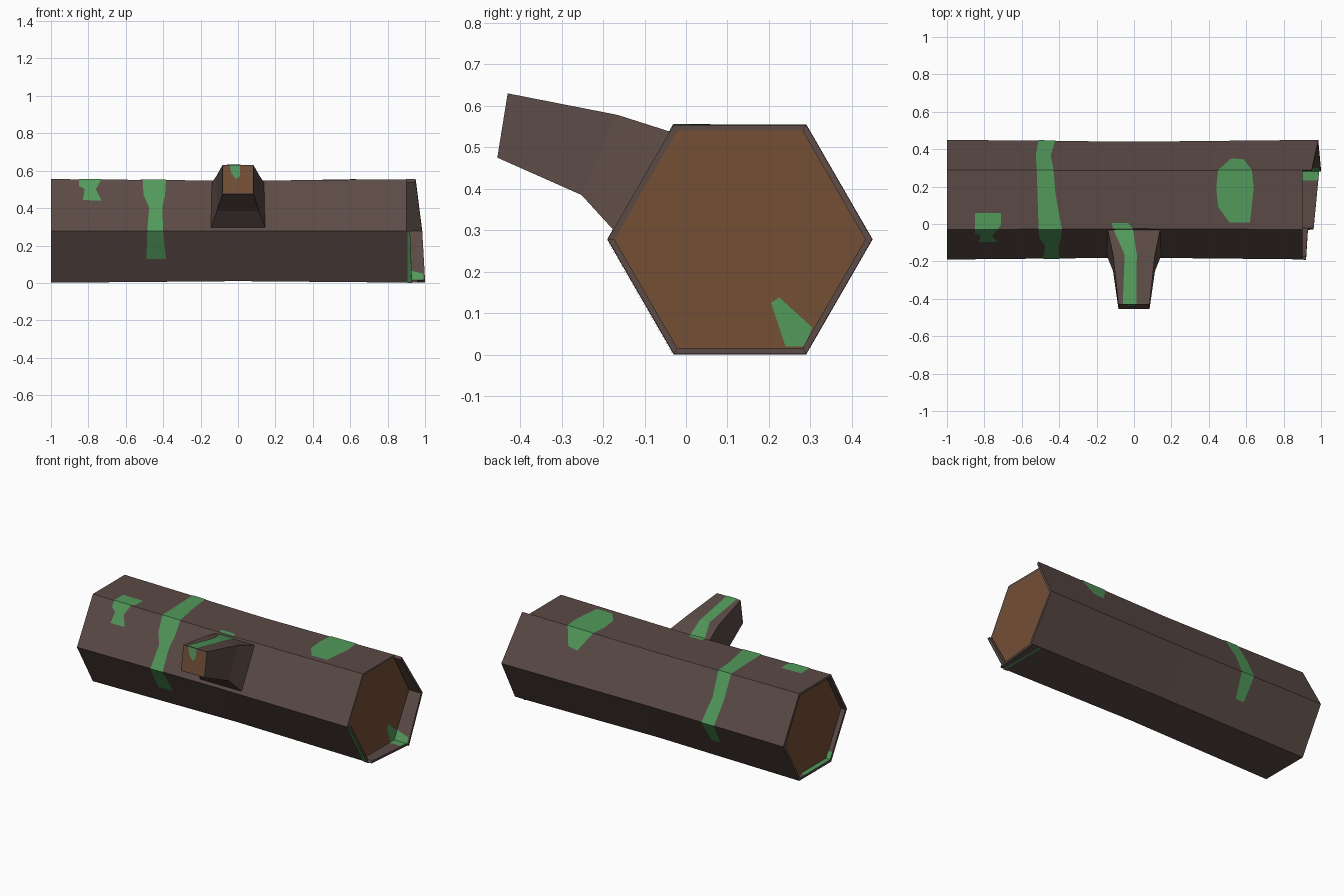
import bpy, bmesh, math
from mathutils import Vector

if "Cube" in bpy.data.objects:
    bpy.data.objects.remove(bpy.data.objects["Cube"])

CY, CZ = 0.13, 0.278      # axis of the log
INNER = 0.3025            # radius inside the bark rim
LIFT = 0.003              # height of the moss above the bark


def material(name, rgb):
    m = bpy.data.materials.new(name)
    m.use_nodes = True
    m.diffuse_color = (*rgb, 1)
    m.node_tree.nodes["Principled BSDF"].inputs["Base Color"].default_value = (*rgb, 1)
    return m


BARK = material("bark_brown", (0.105, 0.069, 0.060))
WOOD = material("cut_wood", (0.172, 0.077, 0.036))
MOSS = material("moss_green", (0.084, 0.32, 0.105))


def finish(name, bm, mats):
    me = bpy.data.meshes.new(name)
    bm.to_mesh(me)
    bm.free()
    for m in mats:
        me.materials.append(m)
    ob = bpy.data.objects.new(name, me)
    bpy.context.collection.objects.link(ob)
    return ob


def radius(x):
    return 0.31 + 0.01 * abs(x)


def corner(k, x, r):
    # corner 0 is the back edge, counting over the top to the front
    a = math.radians(60 * k)
    return Vector((x, CY + r * math.cos(a), CZ + r * math.sin(a)))


def loft(bm, rings):
    rings = [[bm.verts.new(p) for p in ring] for ring in rings]
    for a, b in zip(rings, rings[1:]):
        n = len(a)
        for i in range(n):
            bm.faces.new((a[i], a[(i + 1) % n], b[(i + 1) % n], b[i]))
    caps = [bm.faces.new(rings[0]), bm.faces.new(rings[-1])]
    bmesh.ops.recalc_face_normals(bm, faces=bm.faces[:])
    return caps


# Six-sided trunk, with sunken wood at one end and a bark rim at both
bm = bmesh.new()
profile = [(-0.97, INNER), (-1, INNER), (-1, radius(1)), (0, radius(0)),
           (0.9, radius(0.9)), (0.9, INNER)]
for cap in loft(bm, [[corner(k, x, r) for k in range(6)] for x, r in profile]):
    cap.material_index = 1
finish("trunk", bm, [BARK, WOOD])

# Splintered bark panels past the cut: wall number, length at each corner
for k, xa, xb in [(0, 0.985, 0.95), (5, 1.0, 0.985), (4, 0.96, 0.99), (3, 0.92, 0.93)]:
    bm = bmesh.new()
    rings = []
    for j, x in ((k, xa), (k + 1, xb)):
        rings.append([corner(j, 0.9, radius(0.9)), corner(j, x, radius(0.9)),
                      corner(j, x, INNER), corner(j, 0.9, INNER)])
    loft(bm, rings)
    finish(f"splintered_bark_{k}", bm, [BARK])

# Branch stub: top (y, z, half width), bottom (y, z, half width)
bm = bmesh.new()
sections = [((-0.03, 0.535, 0.14), (-0.17, 0.295, 0.145)),
            ((-0.165, 0.578, 0.112), (-0.252, 0.385, 0.112)),
            ((-0.43, 0.63, 0.083), (-0.455, 0.475, 0.083))]
rings = []
for (ty, tz, tw), (by, bz, bw) in sections:
    rings.append([(-tw, ty, tz), (tw, ty, tz), (bw, by, bz), (-bw, by, bz)])
caps = loft(bm, rings)
bmesh.ops.inset_region(bm, faces=[caps[1]], thickness=0.008)
caps[1].material_index = 1
finish("branch_stub", bm, [BARK, WOOD])


def moss(name, polygons, facing):
    # facing(centre) gives the direction the moss should face
    bm = bmesh.new()
    for pts in polygons:
        f = bm.faces.new([bm.verts.new(p) for p in pts])
        f.normal_update()
        if f.normal.dot(facing(f.calc_center_median())) < 0:
            f.normal_flip()
    finish(name, bm, [MOSS])


def outward(c):
    return Vector((0, c.y - CY, c.z - CZ))


def inward(c):
    return -outward(c)


def on_wall(k, pts, r=None):
    # pts are (x, fraction from corner k to corner k + 1)
    out = []
    for x, t in pts:
        rr = r or radius(x) + LIFT
        out.append(corner(k, x, rr).lerp(corner(k + 1, x, rr), t))
    return out


# Long moss band over the top, front and back
moss("moss_band", [
    on_wall(5, [(-0.50, 0.5), (-0.44, 0.5), (-0.42, 1), (-0.51, 1)]),
    on_wall(0, [(-0.51, 0), (-0.42, 0), (-0.445, 0.5), (-0.43, 1), (-0.52, 1), (-0.525, 0.5)]),
    on_wall(1, [(-0.52, 0), (-0.43, 0), (-0.42, 0.4), (-0.385, 1), (-0.51, 1), (-0.515, 0.5)]),
    on_wall(2, [(-0.51, 0), (-0.385, 0), (-0.39, 0.3), (-0.405, 0.55), (-0.40, 1),
                (-0.485, 1), (-0.475, 0.55), (-0.505, 0.3)]),
    on_wall(3, [(-0.485, 0), (-0.40, 0), (-0.385, 0.55), (-0.49, 0.55)]),
], outward)

# Round patch on the top and back
moss("moss_round_patch", [
    on_wall(1, [(0.45, 0), (0.63, 0), (0.64, 0.3), (0.62, 0.88), (0.51, 0.88),
                (0.45, 0.62), (0.44, 0.3)]),
    on_wall(0, [(0.45, 1), (0.63, 1), (0.585, 0.64), (0.52, 0.61)]),
], outward)

# Ragged patch on the front edge
moss("moss_ragged_patch", [
    on_wall(1, [(-0.85, 0.72), (-0.71, 0.72), (-0.71, 0.92), (-0.73, 1), (-0.85, 1)]),
    on_wall(2, [(-0.85, 0), (-0.73, 0), (-0.76, 0.2), (-0.73, 0.41), (-0.83, 0.41),
                (-0.82, 0.2), (-0.85, 0.13)]),
], outward)

# Thin moss lines around the splintered end
moss("moss_rim_lines", [
    on_wall(3, [(0.905, 0), (0.92, 0), (0.93, 1), (0.905, 1)]),
    on_wall(4, [(0.925, 0), (0.94, 0), (0.94, 1), (0.925, 1)]),
], outward)

# Moss inside both rims
moss("moss_inside_rims", [
    on_wall(4, [(0.9, 0.84), (0.98, 0.84), (0.99, 1), (0.9, 1)], INNER - LIFT),
    on_wall(5, [(0.9, 0), (0.993, 0), (0.99, 0.12), (0.9, 0.2)], INNER - LIFT),
    on_wall(4, [(-1, 0), (-0.97, 0), (-0.97, 0.85), (-1, 0.85)], INNER - LIFT),
    on_wall(3, [(-1, 0.85), (-0.97, 0.85), (-0.97, 1), (-1, 1)], INNER - LIFT),
], inward)

# Moss on the cut wood
end = [(0.205, 0.125), (0.225, 0.138), (0.305, 0.065), (0.285, 0.02), (0.24, 0.02)]
moss("moss_on_cut_wood", [[(0.9 + LIFT, y, z) for y, z in end]], lambda c: Vector((1, 0, 0)))

# Moss running along the branch and over its tip
rows = [(-0.11, -0.005, -0.03, 0.535), (-0.05, 0.015, -0.165, 0.578), (-0.06, 0.012, -0.43, 0.63)]
strips = []
for (a, b, y, z), (c, d, y2, z2) in zip(rows, rows[1:]):
    strips.append([(a, y, z + LIFT), (b, y, z + LIFT), (d, y2, z2 + LIFT), (c, y2, z2 + LIFT)])
strips.append(on_wall(1, [(-0.12, 0.9), (-0.03, 0.9), (-0.005, 1), (-0.11, 1)]))
moss("moss_on_branch", strips, lambda c: Vector((0, 0, 1)))

tip = [(-0.045, 0.63), (0.012, 0.63), (0.01, 0.57), (-0.01, 0.555), (-0.035, 0.585)]
moss("moss_on_branch_tip", [[(x, -0.43 - (0.63 - z) * 0.16 - LIFT, z) for x, z in tip]],
     lambda c: Vector((0, -1, 0)))
